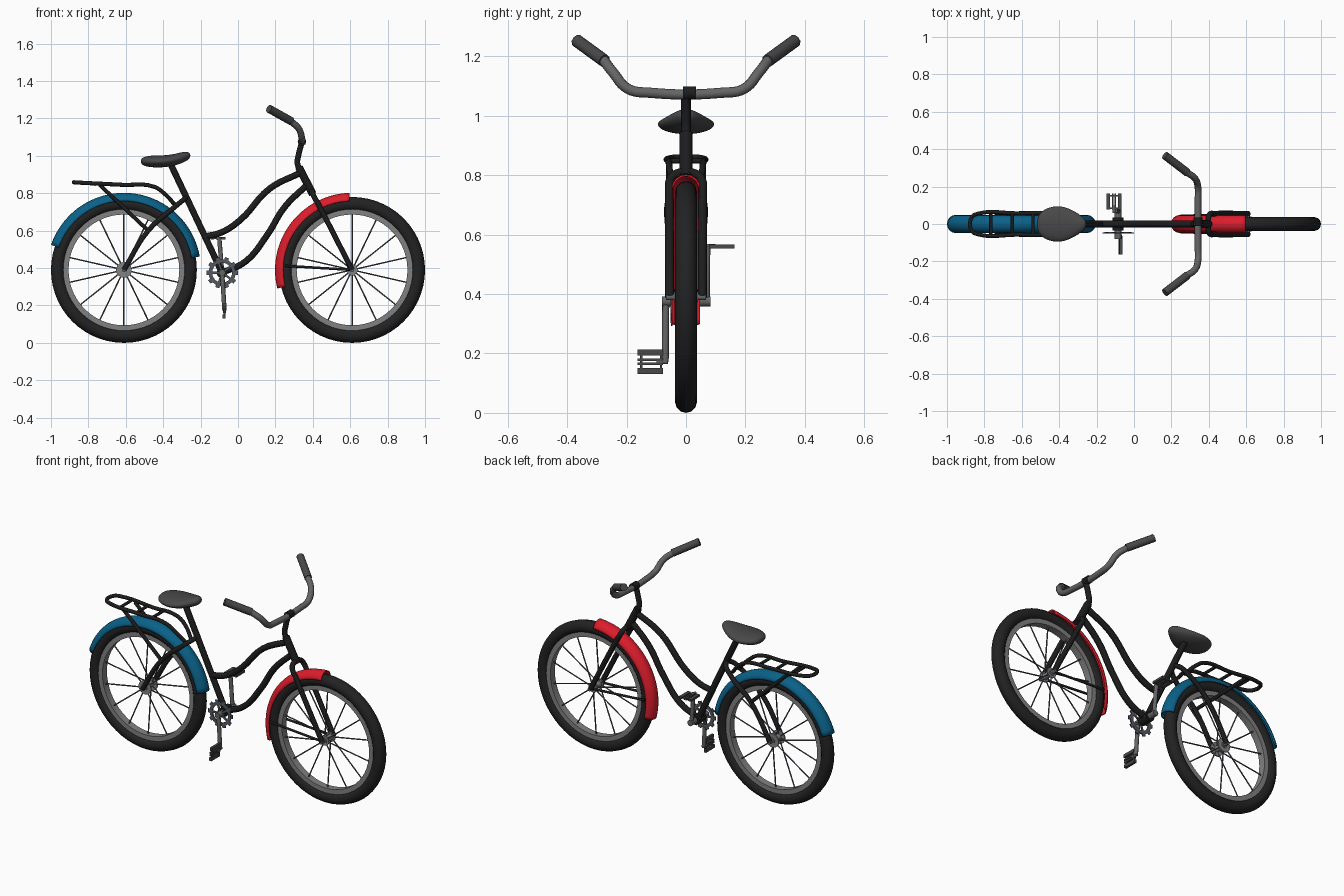
import bpy, bmesh, math
from mathutils import Vector, Matrix

if "Cube" in bpy.data.objects:
    bpy.data.objects.remove(bpy.data.objects["Cube"])


def material(name, r, g, b):
    m = bpy.data.materials.new(name)
    m.use_nodes = True
    m.diffuse_color = (r, g, b, 1)
    node = m.node_tree.nodes["Principled BSDF"]
    node.inputs["Base Color"].default_value = (r, g, b, 1)
    node.inputs["Roughness"].default_value = 0.6
    return m


FRAME = material("frame black", 0.012, 0.012, 0.012)
RUBBER = material("tire rubber", 0.016, 0.016, 0.016)
STEEL = material("rim grey", 0.22, 0.22, 0.22)
BAR = material("handlebar grey", 0.13, 0.13, 0.13)
SPOKE = material("spoke grey", 0.09, 0.1, 0.12)
GRIP = material("soft grey", 0.065, 0.065, 0.065)
RED = material("fender red", 0.72, 0.012, 0.025)
BLUE = material("fender blue", 0.003, 0.12, 0.25)

AXLE_Z = 0.39
WHEELS = {"rear": -0.61, "front": 0.61}


def finish(name, mesh, mat, angle=40):
    mesh.name = name
    mesh.materials.clear()
    mesh.materials.append(mat)
    mesh.polygons.foreach_set("use_smooth", [True] * len(mesh.polygons))
    mesh.set_sharp_from_angle(angle=math.radians(angle))
    ob = bpy.data.objects.new(name, mesh)
    bpy.context.collection.objects.link(ob)
    return ob


def from_bmesh(name, bm, mat):
    bmesh.ops.recalc_face_normals(bm, faces=bm.faces)
    mesh = bpy.data.meshes.new(name)
    bm.to_mesh(mesh)
    bm.free()
    return finish(name, mesh, mat)


def tube(name, pts, radius, mat, smooth=True):
    """Round tube through points, turned into a mesh."""
    cu = bpy.data.curves.new(name, "CURVE")
    cu.dimensions = "3D"
    cu.bevel_depth = radius
    cu.bevel_resolution = 3
    cu.resolution_u = 6
    cu.use_fill_caps = True
    sp = cu.splines.new("BEZIER")
    sp.bezier_points.add(len(pts) - 1)
    for bp, p in zip(sp.bezier_points, pts):
        bp.co = p
        bp.handle_left_type = bp.handle_right_type = "AUTO" if smooth else "VECTOR"
    tmp = bpy.data.objects.new(name + "_path", cu)
    bpy.context.collection.objects.link(tmp)
    bpy.context.view_layer.update()
    ev = tmp.evaluated_get(bpy.context.evaluated_depsgraph_get())
    mesh = bpy.data.meshes.new_from_object(ev)
    bpy.data.objects.remove(tmp)
    return finish(name, mesh, mat, 50)


def mirrored(pts):
    """Extend a half path on +y with its reflection."""
    return pts + [(x, -y, z) for x, y, z in reversed(pts)]


def revolve(name, profile, cx, cz, mat, start=0, end=360, steps=56, closed=True):
    """Sweep an (r, y) profile about an axle along y."""
    bm = bmesh.new()
    full = end - start == 360
    rings = []
    for i in range(steps if full else steps + 1):
        a = math.radians(start + (end - start) * i / steps)
        rings.append([bm.verts.new((cx + r * math.cos(a), y, cz + r * math.sin(a)))
                      for r, y in profile])
    n = len(profile)
    for i in range(steps):
        a, b = rings[i], rings[(i + 1) % len(rings)]
        for j in range(n if closed else n - 1):
            k = (j + 1) % n
            bm.faces.new((a[j], a[k], b[k], b[j]))
    return from_bmesh(name, bm, mat)


def arc(major, minor, lo, hi, n):
    return [(major + minor * math.cos(t), minor * math.sin(t))
            for t in (math.radians(lo + (hi - lo) * i / n) for i in range(n + 1))]


def flat_ring(inner, outer, y0, y1):
    return [(inner, y0), (outer, y0), (outer, y1), (inner, y1)]


def boxes(name, items, mat):
    """Several (centre, size) boxes in one object."""
    bm = bmesh.new()
    for c, s in items:
        bmesh.ops.create_cube(bm, size=1, matrix=Matrix.Translation(c) @ Matrix.Diagonal((*s, 1)))
    return from_bmesh(name, bm, mat)


# Wheels
for side, cx in WHEELS.items():
    revolve(side + "_tire", arc(0.353, 0.037, 0, 330, 11), cx, AXLE_Z, RUBBER)
    revolve(side + "_rim", flat_ring(0.296, 0.335, -0.022, 0.022), cx, AXLE_Z, STEEL)
    hub = 0.042 if side == "rear" else 0.03
    tube(side + "_hub", [(cx, -0.04, AXLE_Z), (cx, 0.04, AXLE_Z)], 0.018, STEEL, False)
    tube(side + "_axle", [(cx, -0.068, AXLE_Z), (cx, 0.068, AXLE_Z)], 0.011, BAR, False)
    for y in (-0.03, 0.03):
        revolve(side + "_hub_flange", flat_ring(0.012, hub, y - 0.004, y + 0.004),
                cx, AXLE_Z, STEEL, steps=24)
    for i in range(14):
        a = math.radians(90 + 360 * i / 14)
        d = Vector((math.cos(a), 0, math.sin(a)))
        c = Vector((cx, 0, AXLE_Z))
        flange = Vector((0, 0.028 if i % 2 else -0.028, 0))
        tube(side + "_spoke", [c + d * 0.02 + flange, c + d * 0.3], 0.0038, SPOKE, False)

# Fenders
for side, mat, lo, hi in (("rear", BLUE, 10, 161), ("front", RED, 92, 194)):
    ob = revolve(side + "_fender", arc(0.364, 0.045, -85, 85, 10), WHEELS[side], AXLE_Z,
                 mat, lo, hi, 36, False)
    mod = ob.modifiers.new("thickness", "SOLIDIFY")
    mod.thickness = 0.006
    mod.offset = 0

# Frame tubes
tube("seat_tube", [(-0.362, 0, 0.96), (-0.085, 0, 0.375)], 0.018, FRAME, False)
tube("top_tube", [(0.335, 0, 0.91), (0.17, 0, 0.825), (0.01, 0, 0.655), (-0.09, 0, 0.59),
                  (-0.185, 0, 0.567)], 0.018, FRAME)
tube("down_tube", [(0.375, 0, 0.85), (0.25, 0, 0.727), (0.155, 0, 0.575), (0.04, 0, 0.435),
                   (-0.085, 0, 0.375)], 0.018, FRAME)
tube("bottom_bracket", [(-0.085, -0.035, 0.375), (-0.085, 0.035, 0.375)], 0.03, FRAME, False)
tube("seat_stays", mirrored([(-0.61, 0.056, 0.39), (-0.48, 0.056, 0.6), (-0.34, 0.052, 0.725),
                             (-0.285, 0.02, 0.77)]), 0.014, FRAME)

# Fork, head and stem
tube("fork", mirrored([(0.61, 0.055, 0.39), (0.43, 0.055, 0.74), (0.405, 0.052, 0.785),
                       (0.398, 0.035, 0.803)]), 0.015, FRAME)
tube("head_tube", [(0.40, 0, 0.795), (0.325, 0, 0.94)], 0.022, FRAME, False)
tube("stem", [(0.34, 0, 0.91), (0.318, 0, 0.958), (0.325, 0, 1.01), (0.342, 0, 1.075)],
     0.016, FRAME)
tube("bar_clamp", [(0.342, -0.01, 1.076), (0.342, 0.034, 1.076)], 0.023, FRAME, False)

# Handlebar and grips
tube("handlebar", mirrored([(0.28, 0.277, 1.187), (0.325, 0.245, 1.145), (0.342, 0.195, 1.09),
                            (0.342, 0.12, 1.077)]), 0.018, BAR)
for s in (-1, 1):
    tube("grip", [(0.285, s * 0.275, 1.185), (0.165, s * 0.367, 1.252)], 0.022, GRIP, False)

# Front fender braces
for s in (-1, 1):
    tube("fender_brace", [(0.61, s * 0.05, 0.39), (0.25, s * 0.044, 0.412)], 0.007, FRAME, False)

# Luggage rack
tube("rack_rail", mirrored([(-0.335, 0.025, 0.735), (-0.39, 0.05, 0.795), (-0.45, 0.057, 0.835),
                            (-0.62, 0.057, 0.845), (-0.835, 0.055, 0.856),
                            (-0.868, 0.035, 0.858)]), 0.011, FRAME)
for x in (-0.765, -0.65, -0.54):
    tube("rack_crossbar", [(x, -0.055, 0.848), (x, 0.055, 0.848)], 0.009, FRAME, False)
for s in (-1, 1):
    tube("rack_strut", [(-0.74, s * 0.057, 0.845), (-0.48, s * 0.057, 0.6)], 0.011, FRAME, False)

# Saddle, lofted from rounded sections: x, half width, centre height, half height
sections = [(-0.52, 0.02, 0.972, 0.01), (-0.505, 0.065, 0.97, 0.026), (-0.45, 0.095, 0.97, 0.034),
            (-0.39, 0.1, 0.97, 0.032), (-0.33, 0.078, 0.98, 0.032), (-0.28, 0.045, 0.997, 0.029),
            (-0.254, 0.018, 1.002, 0.014)]
bm = bmesh.new()
rings = []
for x, w, z, h in sections:
    rings.append([bm.verts.new((x, w * math.cos(t), z + h * math.sin(t)))
                  for t in (math.tau * i / 16 for i in range(16))])
for a, b in zip(rings, rings[1:]):
    for i in range(16):
        j = (i + 1) % 16
        bm.faces.new((a[i], a[j], b[j], b[i]))
bm.faces.new(rings[0])
bm.faces.new(rings[-1])
saddle = from_bmesh("saddle", bm, GRIP)
saddle.data.set_sharp_from_angle(angle=math.pi)
saddle.modifiers.new("rounding", "SUBSURF").levels = 2

# Chainring with spider arms and teeth
CX, CZ, RING_Y = -0.085, 0.375, -0.048
revolve("chainring", flat_ring(0.053, 0.072, RING_Y - 0.004, RING_Y + 0.004), CX, CZ, SPOKE, steps=40)
bm = bmesh.new()
for i in range(10):
    turn = Matrix.Translation((CX, RING_Y, CZ)) @ Matrix.Rotation(math.tau * i / 10, 4, "Y")
    bmesh.ops.create_cube(bm, size=1, matrix=turn @ Matrix.Translation((0.074, 0, 0))
                          @ Matrix.Diagonal((0.02, 0.006, 0.022, 1)))
    if i % 2:
        bmesh.ops.create_cube(bm, size=1, matrix=turn @ Matrix.Translation((0.032, 0, 0))
                              @ Matrix.Diagonal((0.055, 0.006, 0.012, 1)))
from_bmesh("chainring_teeth", bm, SPOKE)

# Cranks
tube("crank_axle", [(CX, -0.08, CZ), (CX, 0.083, CZ)], 0.018, BAR, False)
tube("right_crank", [(CX, -0.068, CZ), (-0.072, -0.07, 0.172)], 0.012, BAR, False)
tube("left_crank", [(CX, 0.068, CZ), (-0.1, 0.07, 0.56)], 0.012, BAR, False)

# Pedals: the right one hangs upright, the left one lies flat
for name, c, s, up in (("right_pedal", Vector((-0.072, 0, 0.172)), -1, Vector((0.08, 0, 1))),
                       ("left_pedal", Vector((-0.107, 0, 0.56)), 1, Vector((1, 0, 0)))):
    flat = s > 0
    parts = []
    for off, width in ((-0.031, 0.02), (-0.007, 0.009), (0.007, 0.009), (0.031, 0.02)):
        size = (width, 0.085, 0.013) if flat else (0.015, 0.085, width)
        parts.append((c + up * off + Vector((0, s * 0.12, 0)), size))
    for y in (0.084, 0.15):
        size = (0.07, 0.008, 0.01) if flat else (0.012, 0.008, 0.07)
        parts.append((c + Vector((0, s * y, 0)), size))
    boxes(name, parts, GRIP)
    tube(name + "_spindle", [c + Vector((0, s * 0.06, 0)), c + Vector((0, s * 0.1, 0))],
         0.008, BAR, False)
